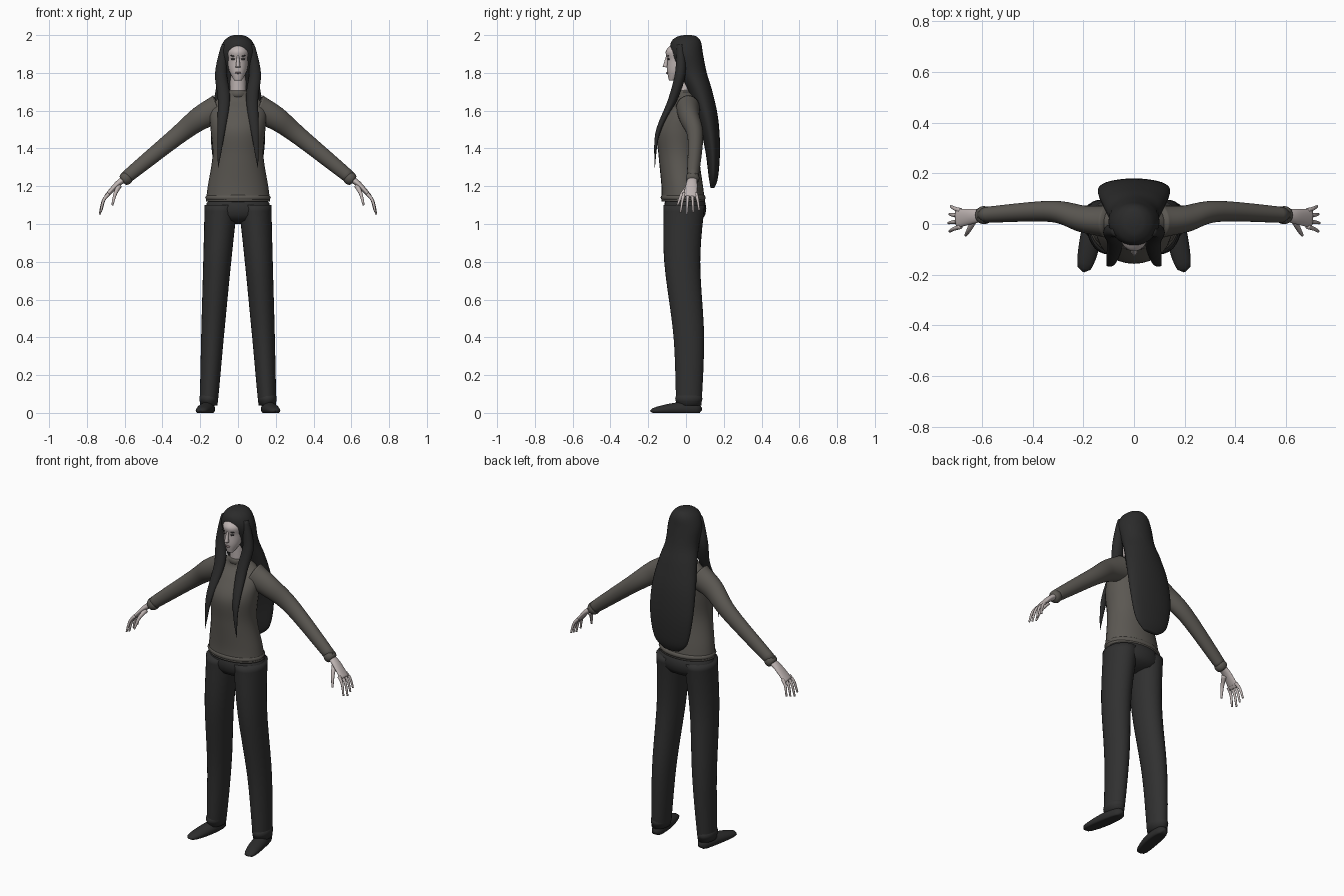
import bpy, bmesh, math
from mathutils import Vector

cube = bpy.data.objects.get("Cube")
if cube:
    bpy.data.objects.remove(cube, do_unlink=True)

UP = Vector((0, 0, 1))
ACROSS = Vector((0, 1, 0))


def material(name, red, green, blue):
    mat = bpy.data.materials.new(name)
    mat.use_nodes = True
    colour = (red, green, blue, 1)
    mat.diffuse_color = colour
    shader = mat.node_tree.nodes["Principled BSDF"]
    shader.inputs["Base Color"].default_value = colour
    return mat


skin = material("pale skin", .52, .46, .45)
wool = material("grey brown wool", .105, .097, .085)
cloth = material("charcoal cloth", .03, .03, .03)
black_hair = material("black hair", .024, .024, .024)
leather = material("black leather", .026, .026, .026)
dark_eye = material("dark eye", .05, .045, .045)
dull_lip = material("dull lips", .27, .2, .2)


def spline(keys, steps=6):
    """Resample a list of keys as a smooth curve through all of them."""
    keys = [Vector(key) for key in keys]
    last = len(keys) - 1
    points = []
    for i in range(last):
        before, start = keys[max(i - 1, 0)], keys[i]
        end, after = keys[i + 1], keys[min(i + 2, last)]
        leave, arrive = (end - before) / 2, (after - start) / 2
        for step in range(steps):
            t = step / steps
            ease = t * t * (3 - 2 * t)
            points.append(start.lerp(end, ease) + leave * t * (1 - t) ** 2 - arrive * t * t * (1 - t))
    return points + [keys[last]]


def finish(name, mat, bm):
    mesh = bpy.data.meshes.new(name)
    bm.to_mesh(mesh)
    bm.free()
    mesh.materials.append(mat)
    mesh.shade_smooth()
    obj = bpy.data.objects.new(name, mesh)
    bpy.context.collection.objects.link(obj)
    return obj


def skin_rings(name, mat, rings, sides=28):
    """Cover a list of (centre, first half axis, second half axis) ellipses."""
    bm = bmesh.new()
    loops = []
    for centre, first, second in rings:
        loop = []
        for k in range(sides):
            angle = math.tau * k / sides
            point = centre + first * math.cos(angle) + second * math.sin(angle)
            point.z = max(point.z, 0)
            loop.append(bm.verts.new(point))
        loops.append(loop)
    for lower, upper in zip(loops, loops[1:]):
        for k in range(sides):
            n = (k + 1) % sides
            bm.faces.new((lower[k], lower[n], upper[n], upper[k]))
    bm.faces.new(loops[0])
    bm.faces.new(loops[-1])
    bmesh.ops.recalc_face_normals(bm, faces=bm.faces)
    finish(name, mat, bm)


def trunk(name, mat, *keys):
    """Central part from level sections: height, front, back, half width."""
    rings = []
    for z, front, back, half in spline(keys):
        centre = Vector((0, (front + back) / 2, z))
        rings.append((centre, Vector((half, 0, 0)), ACROSS * (back - front) / 2))
    skin_rings(name, mat, rings)


def plain(t):
    return 1


def rounded(t):
    """Full along the middle, closing quickly at both ends."""
    return max(math.sin(math.pi * t), .001) ** .35


def leaf(t):
    """Narrow root, wide middle and pointed tip."""
    return max(math.sin(math.pi * (.15 + .85 * t)), .03)


def limb(name, mat, path, width, depth, side=1, ref=ACROSS, shape=plain, level=False):
    """Tapering part along a path; depth runs along ref, width square to it."""
    path = spline(path)
    last = len(path) - 1
    rings = []
    for i, centre in enumerate(path):
        t = i / last
        along = UP if level else (path[min(i + 1, last)] - path[max(i - 1, 0)]).normalized()
        second = (ref - along * ref.dot(along)).normalized()
        first = second.cross(along)
        first = first * (width[0] + (width[1] - width[0]) * t) * shape(t)
        second = second * (depth[0] + (depth[1] - depth[0]) * t) * shape(t)
        ring = (centre.copy(), first, second)
        for vector in ring:
            vector.x *= side
        rings.append(ring)
    skin_rings(name, mat, rings)


def blob(name, mat, location, size, roll=0):
    bm = bmesh.new()
    bmesh.ops.create_uvsphere(bm, u_segments=16, v_segments=10, radius=1)
    obj = finish(name, mat, bm)
    obj.location, obj.scale, obj.rotation_euler.y = location, size, roll


# Head, neck and face
trunk("head", skin, (1.76, -.09, -.06, .02), (1.81, -.1, .01, .046), (1.87, -.1, .06, .058),
      (1.92, -.105, .07, .06), (1.97, -.05, .03, .02))
limb("neck", skin, [(0, 0, 1.68), (0, -.01, 1.8)], (.045, .04), (.045, .04))
limb("nose", skin, [(0, -.1, 1.89), (0, -.11, 1.83)], (.005, .013), (.005, .014))
blob("mouth", dull_lip, (0, -.1, 1.8), (.017, .006, .005))

# Sweater with rolled hem and collar
trunk("sweater", wool, (1.12, -.13, .1, .17), (1.2, -.13, .09, .16), (1.36, -.145, .07, .135),
      (1.5, -.155, .08, .145), (1.6, -.1, .08, .15), (1.66, -.05, .07, .11), (1.7, -.05, .05, .05))
limb("sweater_hem", wool, [(0, -.015, 1.11), (0, -.015, 1.17)], (.177, .172), (.12, .12), shape=rounded)
limb("collar", wool, [(0, 0, 1.66), (0, 0, 1.72)], (.055, .05), (.055, .05), shape=rounded)

# Trouser seat
limb("trouser_seat", cloth, [(0, -.005, 1), (0, -.005, 1.16)], (.17, .175), (.11, .115), shape=rounded)

# Hair cap flowing into one long fall down the back
trunk("long_hair", black_hair, (2, -.01, .03, .02), (1.99, -.05, .06, .05), (1.96, -.08, .08, .08),
      (1.9, -.08, .09, .1), (1.8, -.04, .11, .1), (1.7, .01, .14, .12), (1.56, .06, .17, .14),
      (1.4, .1, .18, .14), (1.25, .12, .17, .11), (1.19, .13, .15, .05))

for side, label in ((1, "left_"), (-1, "right_")):
    # Front lock of hair, eye and brow
    limb(label + "front_lock", black_hair,
         [(.07, -.03, 1.95), (.09, -.03, 1.8), (.075, -.07, 1.66), (.09, -.15, 1.48), (.105, -.165, 1.3)],
         (.036, .03), (.036, .015), side, shape=leaf, level=True)
    blob(label + "eye", dark_eye, (side * .024, -.092, 1.873), (.014, .006, .006))
    blob(label + "brow", dark_eye, (side * .026, -.095, 1.89), (.017, .005, .003), side * -.1)

    # Sleeve and gathered cuff
    limb(label + "sleeve", wool, [(.1, .01, 1.61), (.2, .02, 1.56), (.33, .05, 1.46), (.6, .035, 1.24)],
         (.078, .033), (.065, .03), side)
    limb(label + "cuff", wool, [(.57, .035, 1.26), (.615, .035, 1.225)], (.036, .036), (.036, .036),
         side, shape=rounded)

    # Hand with four curled fingers and a thumb
    limb(label + "palm", skin, [(.59, .035, 1.245), (.64, .03, 1.21), (.7, .022, 1.145)],
         (.02, .01), (.022, .038), side)
    for i, finger in enumerate(("index", "middle", "ring", "little")):
        reach = 1 - .1 * abs(i - 1)
        y, fan = -.01 + .021 * i, .007 * (i - 1.5)
        knuckle = Vector((.685, y, 1.16))
        bend = knuckle + Vector((.03, fan, -.04)) * reach
        tip = knuckle + Vector((.047, fan * 2, -.11)) * reach
        limb(label + finger + "_finger", skin, [knuckle, bend, tip], (.01, .005), (.01, .005), side)
    limb(label + "thumb", skin, [(.63, .02, 1.2), (.65, -.02, 1.16), (.665, -.045, 1.1)],
         (.014, .005), (.015, .005), side)

    # Trouser leg with its gathered ankle
    limb(label + "trouser_leg", cloth, [(.09, -.01, 1.1), (.11, -.02, .8), (.135, .015, .4), (.155, .015, .04)],
         (.088, .046), (.11, .066), side, level=True)
    limb(label + "trouser_cuff", cloth, [(.155, .015, .04), (.155, .015, .11)], (.05, .05), (.072, .072),
         side, shape=rounded, level=True)

    # Shoe, flat underneath
    limb(label + "shoe", leather, [(.15, .085, .02), (.17, -.05, .02), (.2, -.19, .01)],
         (.042, .042), (.05, .02), side, ref=UP, shape=rounded)
